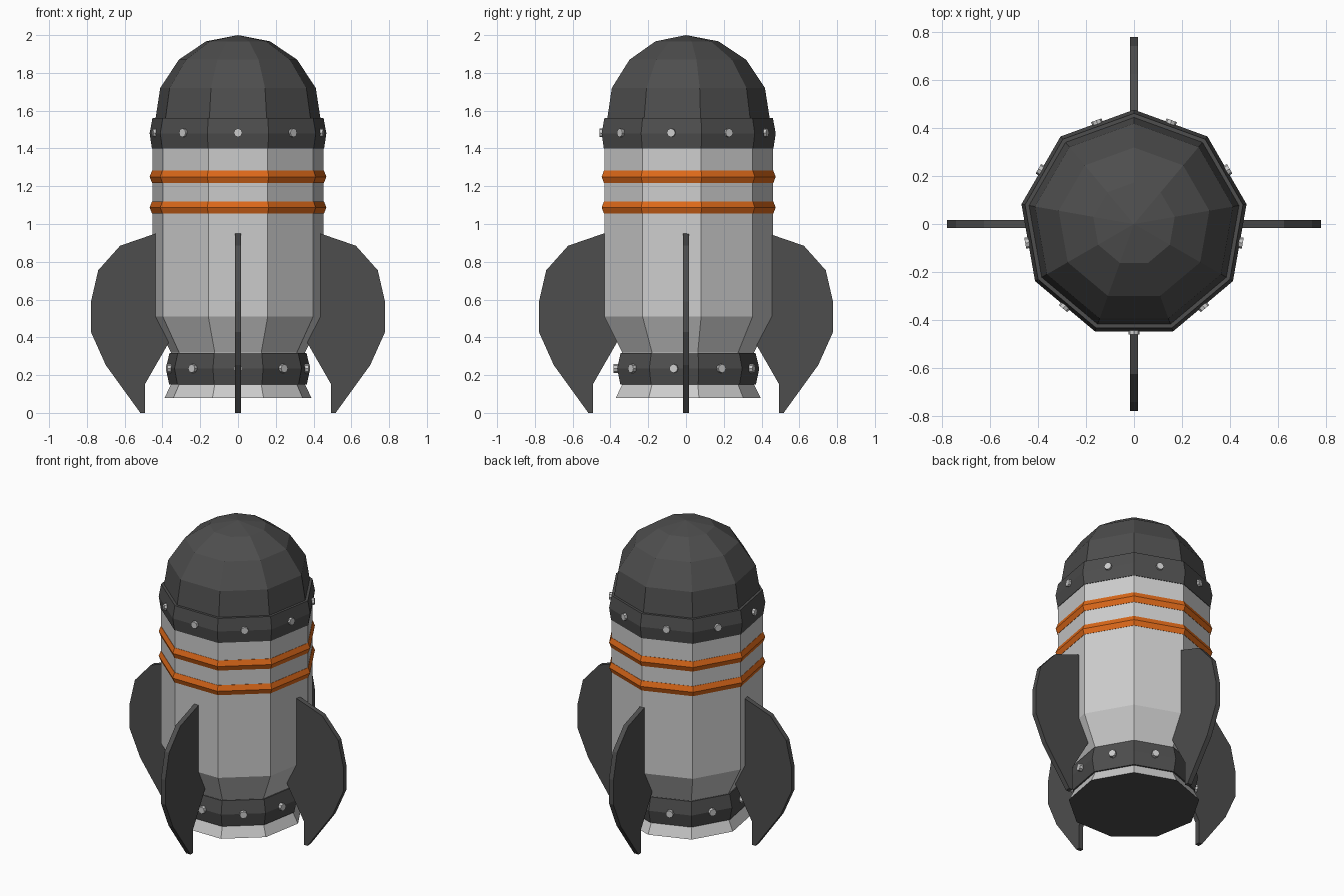
import bpy, bmesh
from math import sin, cos, radians, pi
from mathutils import Matrix

if "Cube" in bpy.data.objects:
    bpy.data.objects.remove(bpy.data.objects["Cube"])

SIDES = 9


def material(name, rgb):
    m = bpy.data.materials.new(name)
    m.diffuse_color = (*rgb, 1)
    m.use_nodes = True
    m.node_tree.nodes["Principled BSDF"].inputs["Base Color"].default_value = m.diffuse_color
    return m


LIGHT = material("light_grey", (0.56, 0.56, 0.56))
DARK = material("dark_grey", (0.075, 0.075, 0.075))
ORANGE = material("orange", (0.72, 0.14, 0.01))


def finish(name, bm, *mats):
    bmesh.ops.recalc_face_normals(bm, faces=bm.faces)
    me = bpy.data.meshes.new(name)
    bm.to_mesh(me)
    bm.free()
    for m in mats:
        me.materials.append(m)
    ob = bpy.data.objects.new(name, me)
    bpy.context.collection.objects.link(ob)
    return ob


def lathe(name, profile, *mats, closed=False):
    """Nine-sided turned shape from (radius, z) pairs, with a corner at +y."""
    bm = bmesh.new()
    rings = []
    for r, z in profile:
        if r == 0:
            rings.append([bm.verts.new((0, 0, z))] * SIDES)
        else:
            angles = [radians(90) + 2 * pi * i / SIDES for i in range(SIDES)]
            rings.append([bm.verts.new((r * cos(a), r * sin(a), z)) for a in angles])
    pairs = list(zip(rings, rings[1:]))
    if closed:
        pairs.append((rings[-1], rings[0]))
    for lo, hi in pairs:
        for i in range(SIDES):
            j = (i + 1) % SIDES
            bm.faces.new(list(dict.fromkeys((lo[i], lo[j], hi[j], hi[i]))))
    if not closed:
        for ring in (rings[0], rings[-1]):
            if ring[0] is not ring[1]:
                face = bm.faces.new(ring)
                face.material_index = len(mats) - 1
    return finish(name, bm, *mats)


# Hull with flared nozzle and dark end cap
lathe("hull", [(0.395, 0.08), (0.36, 0.15), (0.36, 0.32), (0.46, 0.51), (0.46, 1.45)],
      LIGHT, DARK)

# Nose dome
lathe("nose_dome", [(0.445, 1.50), (0.443, 1.56), (0.418, 1.72), (0.318, 1.87),
                    (0.172, 1.967), (0, 2.0)], DARK)


# Bands: shallow ridged rings
def band(name, z0, zm, z1, r0, rm, r1, inner, mat):
    lathe(name, [(inner, z0), (r0, z0), (rm, zm), (r1, z1), (inner, z1)], mat, closed=True)


band("upper_band", 1.40, 1.48, 1.56, 0.463, 0.475, 0.46, 0.43, DARK)
band("lower_band", 0.15, 0.235, 0.318, 0.37, 0.388, 0.368, 0.33, DARK)
band("stripe_upper", 1.217, 1.25, 1.283, 0.462, 0.475, 0.462, 0.43, ORANGE)
band("stripe_lower", 1.055, 1.087, 1.12, 0.462, 0.475, 0.462, 0.43, ORANGE)


# Rivets: one at the middle of each band face
def rivets(name, z, dist):
    bm = bmesh.new()
    for i in range(SIDES):
        a = radians(-90) + 2 * pi * i / SIDES
        mat = (Matrix.Rotation(a, 4, 'Z') @ Matrix.Translation((dist, 0, z))
               @ Matrix.Rotation(pi / 2, 4, 'Y'))
        bmesh.ops.create_cone(bm, cap_ends=True, segments=8, radius1=0.023,
                              radius2=0.023, depth=0.04, matrix=mat)
    return finish(name, bm, LIGHT)


rivets("upper_rivets", 1.483, 0.439)
rivets("lower_rivets", 0.235, 0.363)

# Four fins: extruded outline, its inner edge buried in the hull
FIN = [(0.38, 0.967), (0.435, 0.95), (0.624, 0.885), (0.74, 0.755), (0.778, 0.59),
       (0.778, 0.427), (0.70, 0.253), (0.517, 0), (0.492, 0), (0.492, 0.153),
       (0.375, 0.357), (0.34, 0.42)]
for k, side in enumerate(("right", "back", "left", "front")):
    bm = bmesh.new()
    face = bm.faces.new([bm.verts.new((x, -0.016, z)) for x, z in FIN])
    ext = bmesh.ops.extrude_face_region(bm, geom=[face])
    moved = [v for v in ext["geom"] if isinstance(v, bmesh.types.BMVert)]
    bmesh.ops.translate(bm, verts=moved, vec=(0, 0.032, 0))
    bmesh.ops.rotate(bm, verts=bm.verts, matrix=Matrix.Rotation(k * pi / 2, 3, 'Z'))
    finish("fin_" + side, bm, DARK)
